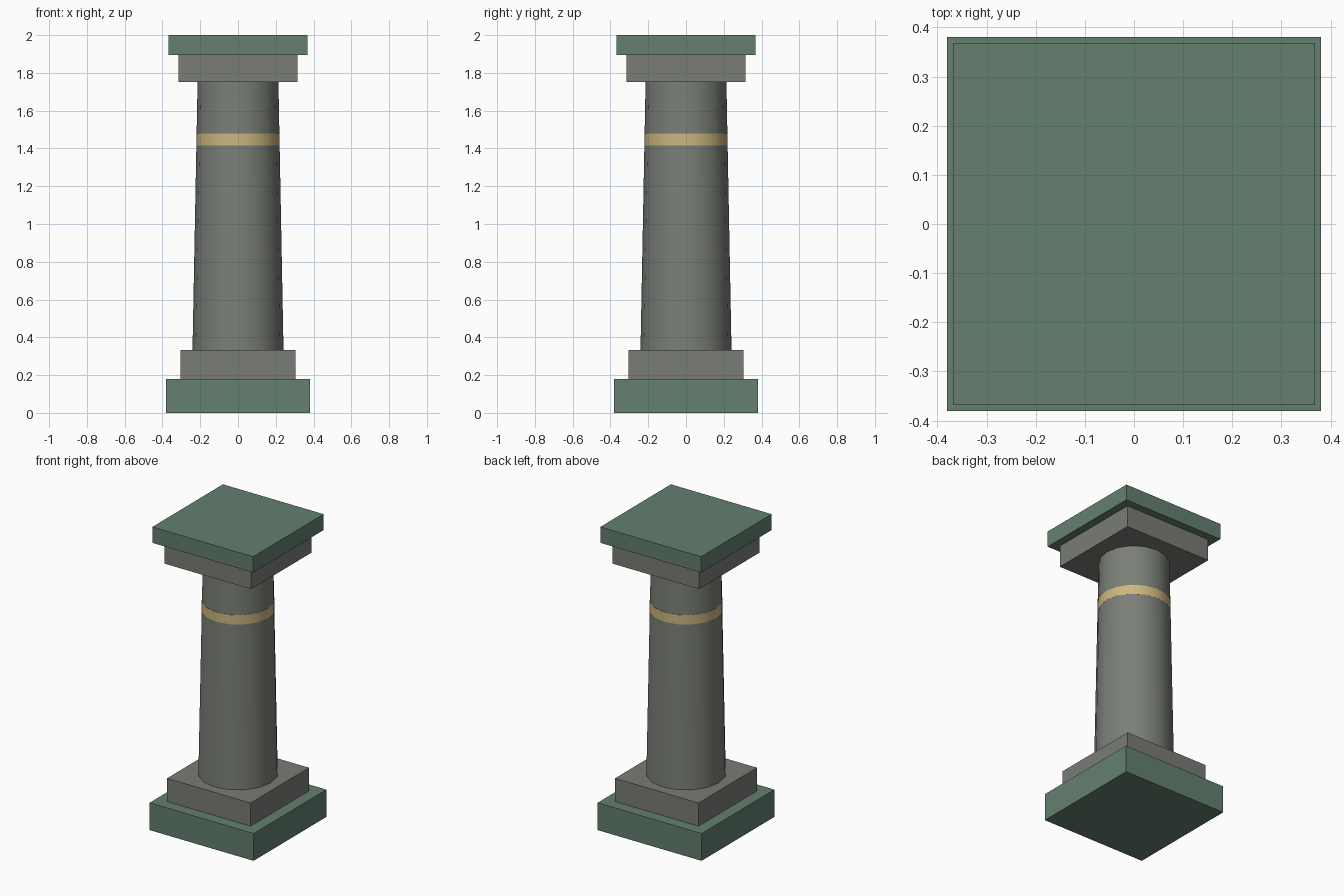
import bpy
import math

cube = bpy.data.objects.get("Cube")
if cube:
    bpy.data.objects.remove(cube, do_unlink=True)


def material(name, color):
    mat = bpy.data.materials.new(name)
    mat.use_nodes = True
    mat.diffuse_color = color
    mat.node_tree.nodes["Principled BSDF"].inputs["Base Color"].default_value = color
    return mat


green = material("green stone", (0.125, 0.215, 0.16, 1))
warm_grey = material("warm grey stone", (0.195, 0.2, 0.18, 1))
cool_grey = material("cool grey stone", (0.195, 0.212, 0.185, 1))
gold = material("pale gold", (0.6, 0.47, 0.21, 1))


def slab(name, half, bottom, top, mat):
    """Square block between two heights."""
    bpy.ops.mesh.primitive_cube_add(size=1, location=(0, 0, (bottom + top) / 2))
    obj = bpy.context.object
    obj.name = name
    obj.scale = (2 * half, 2 * half, top - bottom)
    bpy.ops.object.transform_apply(location=False, rotation=False, scale=True)
    obj.data.materials.append(mat)


def drum(name, r_bottom, r_top, bottom, top, mat):
    """Tapered round section with smooth sides and sharp rims."""
    bpy.ops.mesh.primitive_cone_add(vertices=16, radius1=r_bottom, radius2=r_top,
                                    depth=top - bottom,
                                    location=(0, 0, (bottom + top) / 2))
    obj = bpy.context.object
    obj.name = name
    obj.data.materials.append(mat)
    bpy.ops.object.shade_smooth_by_angle(angle=math.radians(40))


# Stepped base
slab("base_plinth", 0.38, 0, 0.18, green)
slab("base_block", 0.305, 0.18, 0.333, warm_grey)

# Tapered shaft and its ring
drum("shaft", 0.241, 0.214, 0.333, 1.752, cool_grey)
drum("shaft_band", 0.221, 0.221, 1.415, 1.478, gold)

# Stepped capital
slab("capital_block", 0.316, 1.752, 1.895, warm_grey)
slab("capital_slab", 0.368, 1.895, 2, green)
